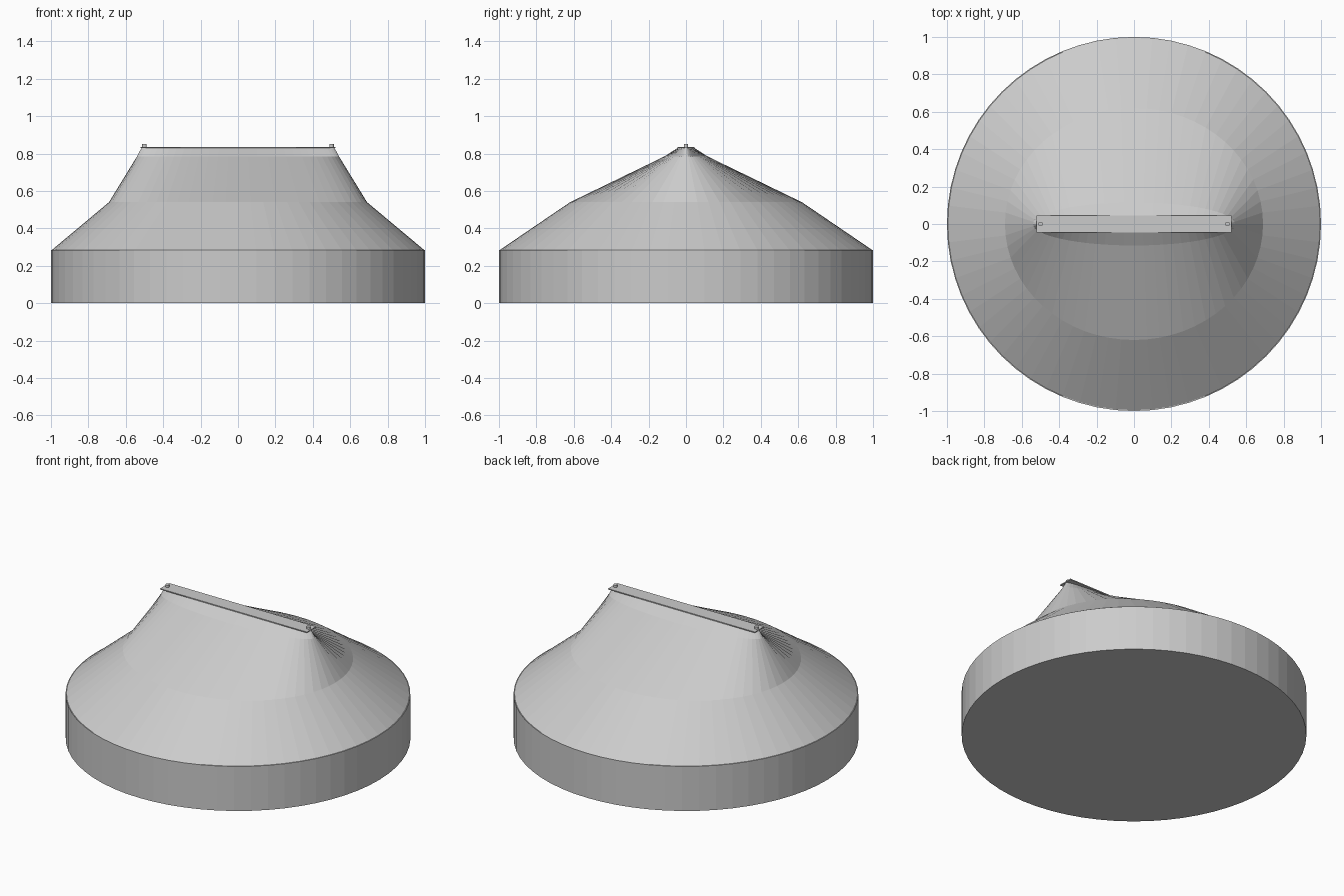
import bpy
import bmesh
from math import cos, sin, tau

old = bpy.data.objects.get("Cube")
if old:
    bpy.data.objects.remove(old, do_unlink=True)

grey = bpy.data.materials.new("light grey")
grey.use_nodes = True
colour = (0.6, 0.6, 0.6, 1)
grey.diffuse_color = colour
grey.node_tree.nodes["Principled BSDF"].inputs["Base Color"].default_value = colour

SIDES = 64


def loft(name, sections, sides=SIDES, centre=0):
    """Join stacked elliptical sections (x radius, y radius, z) into a closed solid."""
    bm = bmesh.new()
    rings = []
    for rx, ry, z in sections:
        rings.append([bm.verts.new((centre + rx * cos(tau * i / sides),
                                    ry * sin(tau * i / sides), z))
                      for i in range(sides)])
    for low, high in zip(rings, rings[1:]):
        for i in range(sides):
            j = (i + 1) % sides
            bm.faces.new((low[i], low[j], high[j], high[i]))
    bm.faces.new(rings[0][::-1])
    bm.faces.new(rings[-1])
    bmesh.ops.recalc_face_normals(bm, faces=bm.faces)
    mesh = bpy.data.meshes.new(name)
    bm.to_mesh(mesh)
    bm.free()
    mesh.materials.append(grey)
    obj = bpy.data.objects.new(name, mesh)
    bpy.context.collection.objects.link(obj)
    return obj


# Round drum at the bottom
loft("base_drum", [(1, 1, 0), (1, 1, 0.285)])

# Hood narrowing from the circle to a thin ridge
loft("tapered_hood", [(0.995, 0.995, 0.285), (0.69, 0.62, 0.54),
                      (0.54, 0.115, 0.785), (0.515, 0.042, 0.832)])

# Flat rectangular plate on the ridge
bpy.ops.mesh.primitive_cube_add(size=1, location=(0, 0, 0.833))
plate = bpy.context.object
plate.name = "ridge_plate"
plate.scale = (1.04, 0.092, 0.006)
plate.data.materials.append(grey)

# Small pins at the ends of the plate
for side, x in (("left", 0.5), ("right", -0.5)):
    loft(side + "_pin", [(0.012, 0.012, 0.83), (0.012, 0.012, 0.85)], 16, x)
